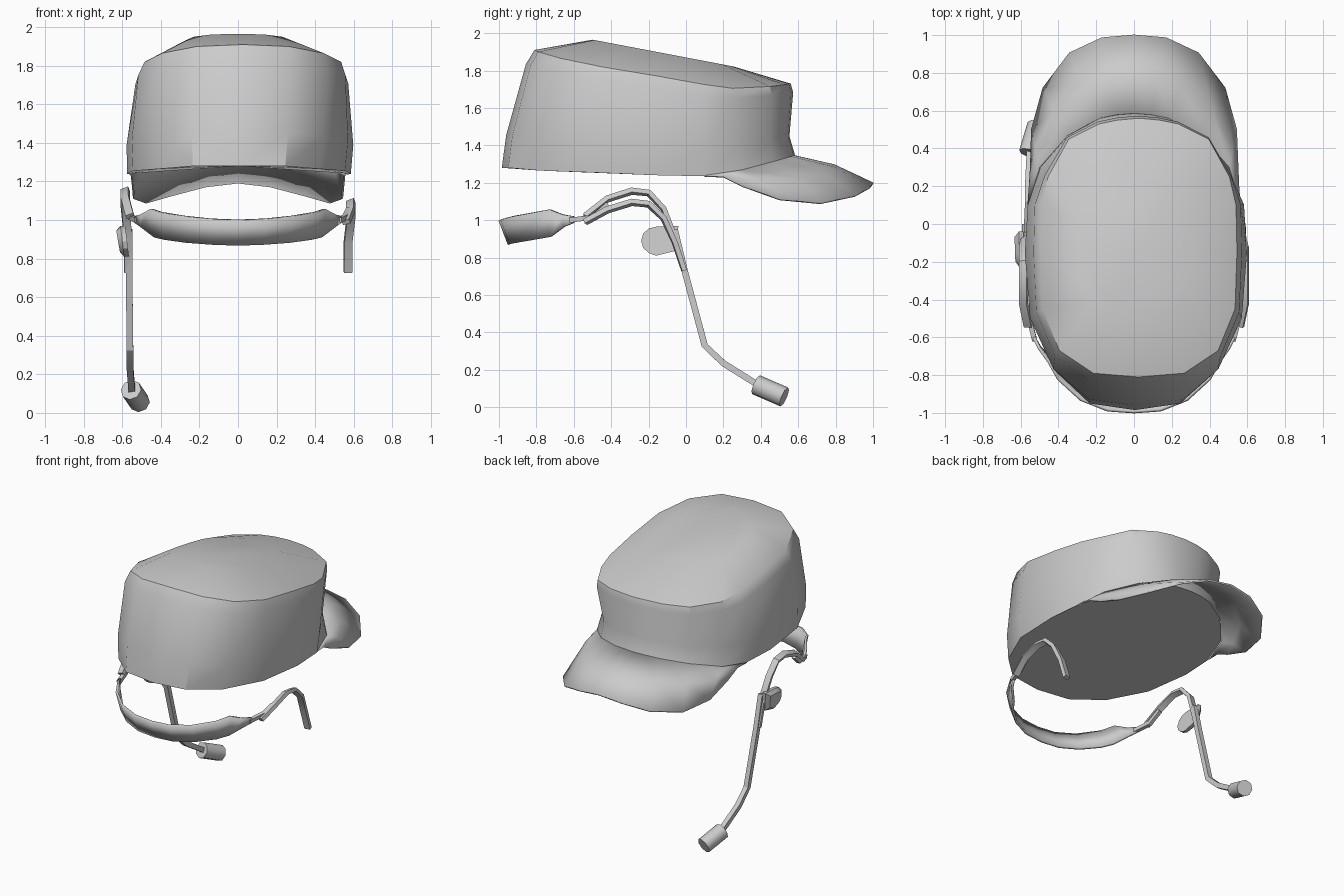
import bpy, bmesh, math
from mathutils import Vector

cube = bpy.data.objects.get("Cube")
if cube:
    bpy.data.objects.remove(cube)

# One plain grey for everything
grey = bpy.data.materials.new("plain_grey")
grey.use_nodes = True
tone = (0.6, 0.6, 0.6, 1)
grey.diffuse_color = tone
grey.node_tree.nodes["Principled BSDF"].inputs["Base Color"].default_value = tone


def finish(name, bm, angle=40, thickness=0):
    bmesh.ops.recalc_face_normals(bm, faces=bm.faces)
    mesh = bpy.data.meshes.new(name)
    bm.to_mesh(mesh)
    bm.free()
    obj = bpy.data.objects.new(name, mesh)
    bpy.context.collection.objects.link(obj)
    mesh.materials.append(grey)
    if thickness:
        solid = obj.modifiers.new("thickness", 'SOLIDIFY')
        solid.thickness = thickness
        solid.offset = 0
    bpy.ops.object.select_all(action='DESELECT')
    obj.select_set(True)
    bpy.context.view_layer.objects.active = obj
    bpy.ops.object.shade_smooth_by_angle(angle=math.radians(angle))
    return obj


def loft(name, rows, closed=False, caps=False, angle=40, thickness=0):
    """Bridge equal-length rows of points with quads."""
    bm = bmesh.new()
    grid = [[bm.verts.new(p) for p in row] for row in rows]
    count = len(grid[0])
    for a, b in zip(grid, grid[1:]):
        for i in range(count if closed else count - 1):
            j = (i + 1) % count
            bm.faces.new((a[i], a[j], b[j], b[i]))
    if caps:
        bm.faces.new(grid[0][::-1])
        bm.faces.new(grid[-1])
    return finish(name, bm, angle, thickness)


def flip(p):
    return Vector((-p[0], p[1], p[2]))


def mirror_open(half):
    """Half row ending on the centre line -> full row."""
    return [Vector(p) for p in half] + [flip(p) for p in half[-2::-1]]


def mirror_ring(half):
    """Half ring from rear centre to brim centre -> closed ring."""
    return [Vector(p) for p in half] + [flip(p) for p in half[-2:0:-1]]


def sweep(name, path, width, depth, lean=0):
    """Rectangular bar along a path, flat side facing along the path's bend."""
    path = [Vector(p) for p in path]
    rows = []
    for i, p in enumerate(path):
        along = (path[min(i + 1, len(path) - 1)] - path[max(i - 1, 0)]).normalized()
        side = Vector((1, 0, lean))
        side = (side - along * side.dot(along)).normalized()
        up = side.cross(along)
        rows.append([p + side * (width / 2 * s) + up * (depth / 2 * t)
                     for s, t in ((-1, -1), (1, -1), (1, 1), (-1, 1))])
    return loft(name, rows, closed=True, caps=True, angle=30)


# Cap crown: lower rim and top edge, rear centre to brim centre
rim = [(0, -.985, 1.28), (.24, -.95, 1.28), (.42, -.78, 1.265), (.55, -.5, 1.255),
       (.58, -.15, 1.24), (.56, .1, 1.235), (.5, .3, 1.265), (.35, .47, 1.31),
       (.18, .56, 1.335), (.09, .578, 1.34), (0, .585, 1.34)]
edge = [(0, -.81, 1.91), (.24, -.79, 1.9), (.42, -.67, 1.865), (.51, -.45, 1.82),
        (.52, -.15, 1.77), (.515, .1, 1.725), (.48, .25, 1.705), (.37, .45, 1.715),
        (.21, .53, 1.725), (.11, .55, 1.73), (0, .56, 1.73)]


def between(t, bulge, tuck):
    """Ring between rim and edge: fuller at the rear, tucked in at the brim."""
    ring = []
    for a, b in zip(rim, edge):
        p = Vector(a).lerp(Vector(b), t)
        out = Vector((p.x, p.y * .6, 0)).normalized()
        ring.append(p + out * (bulge if p.y < .2 else -tuck))
    return ring


crown_inner = [(x * .55, (y + .12) * .55 - .12, 1.87 - .19 * ((y + .12) * .55 - .12))
               for x, y, z in edge]
rows = [mirror_ring(r) for r in
        (rim, between(.28, .025, .025), between(.88, .025, -.01), edge, crown_inner)]
for row, shift in zip(rows, (.005, .01, .02, .025, 0)):
    for p in row:
        p.x += shift
loft("cap_crown", rows, closed=True, caps=True, angle=32)

# Brim: rim joint, arched middle, drooping outer edge
joint = rim[5:]
outer = [(.545, .3, 1.18), (.54, .5, 1.11), (.48, .72, 1.09),
         (.34, .905, 1.13), (.17, .985, 1.175), (0, 1, 1.195)]
middle = [Vector(a).lerp(Vector(b), .5) + Vector((0, 0, .025)) for a, b in zip(joint, outer)]
loft("cap_brim", [mirror_open(r) for r in (joint, middle, outer)], thickness=.012)

# Neck band: upper and lower edges, tapering to the ear hooks
upper = [(.53, -.6, 1.02), (.5, -.66, 1.03), (.45, -.73, 1.057), (.4, -.82, 1.04),
         (.28, -.93, 1.02), (.14, -.985, 1.005), (0, -.995, 1)]
lower = [(.53, -.6, .985), (.5, -.65, .965), (.43, -.72, .912), (.38, -.79, .9),
         (.27, -.88, .885), (.14, -.935, .875), (0, -.945, .87)]
loft("neck_band", [mirror_open(upper), mirror_open(lower)], thickness=.016)

# Ear hooks; the one on the right rides higher
hook = [(-.56, .98), (-.42, 1.055), (-.29, 1.095), (-.2, 1.085), (-.12, 1.01), (-.06, .88), (-.01, .73)]
for side, name in ((1, "left"), (-1, "right")):
    lift = .06 if side < 0 else 0
    path = [(side * (.57 + .015 * (z > 1)), y, z + lift * max(0, min(1, (z - .73) * 3)))
            for y, z in hook]
    path[0] = (side * .56, -.54, .99 + lift / 2)
    sweep(name + "_ear_hook", path, .042, .026, lean=.4)
    sweep(name + "_band_link", [(side * .525, -.62, 1), (side * .555, -.5, 1.015),
                                (side * .575, -.42, 1.055 + lift / 2)], .026, .026)

# Ear pad: a rounded tab behind the boom
pad = [(-.04, .97), (-.16, .965)]
pad += [(-.16 + .08 * math.cos(math.radians(a)), .89 + .075 * math.sin(math.radians(a)))
        for a in range(120, 270, 30)]
pad += [(-.16, .81), (-.06, .835)]
pad_rows = [[((x - .12 * (z - .89)), -.13 + (y + .13) * s, .89 + (z - .89) * s) for y, z in pad]
            for x, s in ((-.575, 1), (-.6, 1), (-.622, .7))]
loft("ear_pad", pad_rows, closed=True, caps=True, angle=30)

# Microphone boom and capsule
sweep("mic_boom", [(-.565, -.06, .95), (-.565, -.01, .74), (-.56, .1, .33),
                   (-.56, .2, .235), (-.55, .4, .11)], .034, .034)
start, end = Vector((-.555, .375, .12)), Vector((-.51, .525, .055))
bm = bmesh.new()
bmesh.ops.create_cone(bm, cap_ends=True, segments=8, radius1=.055, radius2=.055,
                      depth=(end - start).length)
turn = (end - start).to_track_quat('Z', 'Y').to_matrix()
bmesh.ops.rotate(bm, verts=bm.verts, cent=(0, 0, 0), matrix=turn)
bmesh.ops.translate(bm, verts=bm.verts, vec=(start + end) / 2)
finish("mic_capsule", bm, 50)
